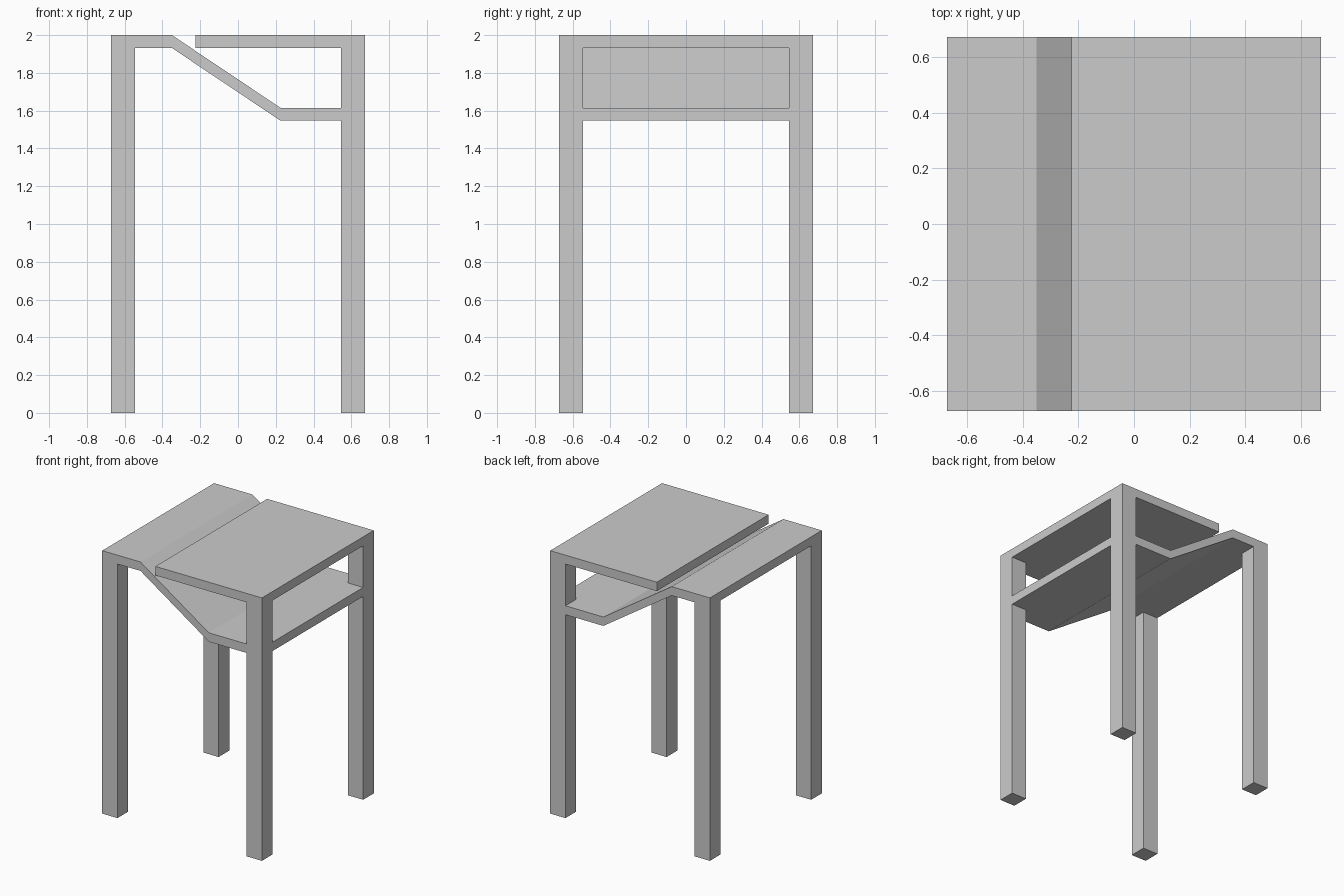
import bpy

if "Cube" in bpy.data.objects:
    bpy.data.objects.remove(bpy.data.objects["Cube"])

HALF = 0.672      # half width and depth of the table
LEG = 0.128       # leg thickness
TOP, TOP_UNDER = 2.0, 1.932
SHELF, SHELF_UNDER = 1.615, 1.547


def extrude_profile(name, profile, y0, y1):
    """Make a solid from an (x, z) outline swept along y."""
    n = len(profile)
    verts = [(x, y, z) for y in (y0, y1) for x, z in profile]
    faces = [tuple(range(n)), tuple(reversed(range(n, 2 * n)))]
    faces += [(i, i + n, (i + 1) % n + n, (i + 1) % n) for i in range(n)]
    mesh = bpy.data.meshes.new(name)
    mesh.from_pydata(verts, [], faces)
    mesh.update()
    obj = bpy.data.objects.new(name, mesh)
    bpy.context.collection.objects.link(obj)
    return obj


def post(name, side, end, z0, z1):
    """Square post at one corner; side is -1 or 1 in x, end in y."""
    x0, x1 = sorted((side * HALF, side * (HALF - LEG)))
    y0, y1 = sorted((end * HALF, end * (HALF - LEG)))
    return extrude_profile(name, [(x0, z0), (x1, z0), (x1, z1), (x0, z1)], y0, y1)


# Flat top board
extrude_profile("top_board", [(-0.225, TOP_UNDER), (HALF, TOP_UNDER),
                              (HALF, TOP), (-0.225, TOP)], -HALF, HALF)

# Folded panel: left ledge, slope down, lower shelf
extrude_profile("folded_shelf", [
    (-HALF, TOP_UNDER), (-0.35, TOP_UNDER), (0.225, SHELF_UNDER), (HALF, SHELF_UNDER),
    (HALF, SHELF), (0.225, SHELF), (-0.35, TOP), (-HALF, TOP)], -HALF, HALF)

# Legs, with short posts carrying the top above the shelf
for end, label in ((-1, "front"), (1, "back")):
    post(label + "_left_leg", -1, end, 0, TOP_UNDER)
    post(label + "_right_leg", 1, end, 0, SHELF_UNDER)
    post(label + "_top_post", 1, end, SHELF, TOP_UNDER)
